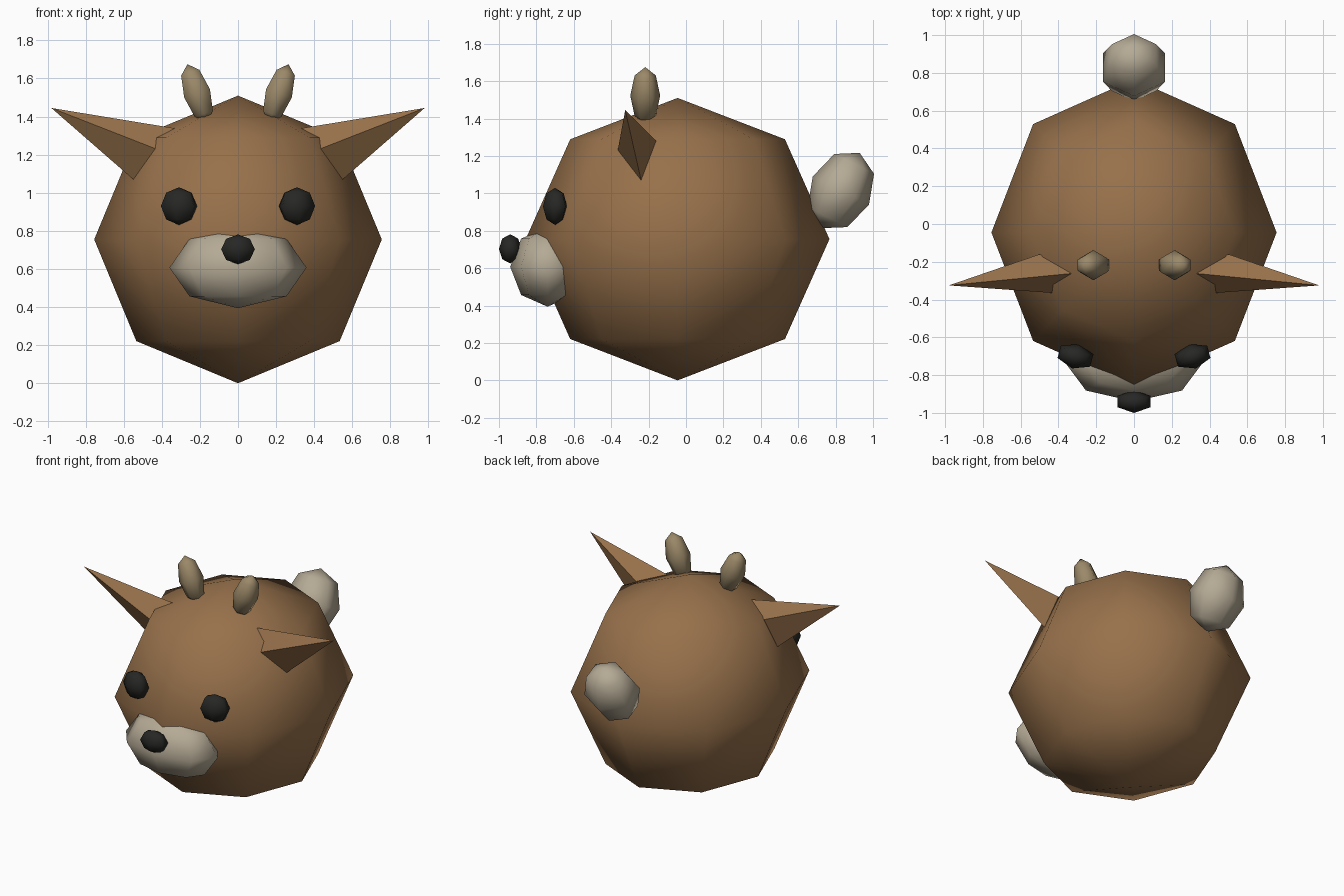
import bpy, bmesh
from mathutils import Matrix, Euler, Vector

if "Cube" in bpy.data.objects:
    bpy.data.objects.remove(bpy.data.objects["Cube"])


def material(name, rgb):
    m = bpy.data.materials.new(name)
    m.diffuse_color = (*rgb, 1)
    m.use_nodes = True
    m.node_tree.nodes["Principled BSDF"].inputs["Base Color"].default_value = m.diffuse_color
    return m


FUR = material("fur", (0.31, 0.165, 0.07))
CREAM = material("cream", (0.46, 0.40, 0.30))
HORN = material("horn", (0.33, 0.25, 0.14))
BLACK = material("black", (0.02, 0.02, 0.018))


def finish(name, bm, mat, smooth):
    bmesh.ops.recalc_face_normals(bm, faces=bm.faces)
    for f in bm.faces:
        f.smooth = smooth
    me = bpy.data.meshes.new(name)
    bm.to_mesh(me)
    bm.free()
    me.materials.append(mat)
    ob = bpy.data.objects.new(name, me)
    bpy.context.collection.objects.link(ob)


def ball(name, loc, radii, mat, segments=6, rot=(0, 0, 0)):
    """Low-poly ellipsoid with four rings."""
    bm = bmesh.new()
    bmesh.ops.create_uvsphere(bm, u_segments=segments, v_segments=4, radius=1)
    bm.transform(Matrix.LocRotScale(Vector(loc), Euler(rot), Vector(radii)))
    finish(name, bm, mat, True)


def ear(name, s):
    """Four-sided pyramid with its base sunk against the body."""
    base = [(0.31, -0.26, 1.335), (0.43, -0.365, 1.23),
            (0.55, -0.24, 1.07), (0.50, -0.16, 1.28)]
    bm = bmesh.new()
    tip = bm.verts.new((s * 0.98, -0.325, 1.445))
    ring = [bm.verts.new((s * x, y, z)) for x, y, z in base]
    for i in range(4):
        bm.faces.new((tip, ring[i], ring[(i + 1) % 4]))
    # base closes to a point inside the body
    root = bm.verts.new((s * 0.42, -0.255, 1.20))
    for i in range(4):
        bm.faces.new((root, ring[(i + 1) % 4], ring[i]))
    finish(name, bm, mat=FUR, smooth=False)


# body, muzzle, nose and tail
ball("body", (0, -0.045, 0.755), (0.755, 0.812, 0.755), FUR, 8)
ball("muzzle", (0, -0.74, 0.607), (0.36, 0.20, 0.213), CREAM, 8)
ball("nose", (0, -0.94, 0.703), (0.102, 0.06, 0.078), BLACK)
ball("tail", (0, 0.828, 1.015), (0.19, 0.168, 0.225), CREAM, 6, (-0.464, 0, 0))

# paired eyes, horns and ears
for side, s in (("left", 1), ("right", -1)):
    ball(f"eye_{side}", (s * 0.31, -0.70, 0.93), (0.103, 0.067, 0.099), BLACK,
         6, (0, 0, s * 0.26))
    ball(f"horn_{side}", (s * 0.215, -0.218, 1.522), (0.082, 0.08, 0.161), HORN,
         6, (0, s * 0.32, 0))
    ear(f"ear_{side}", s)
